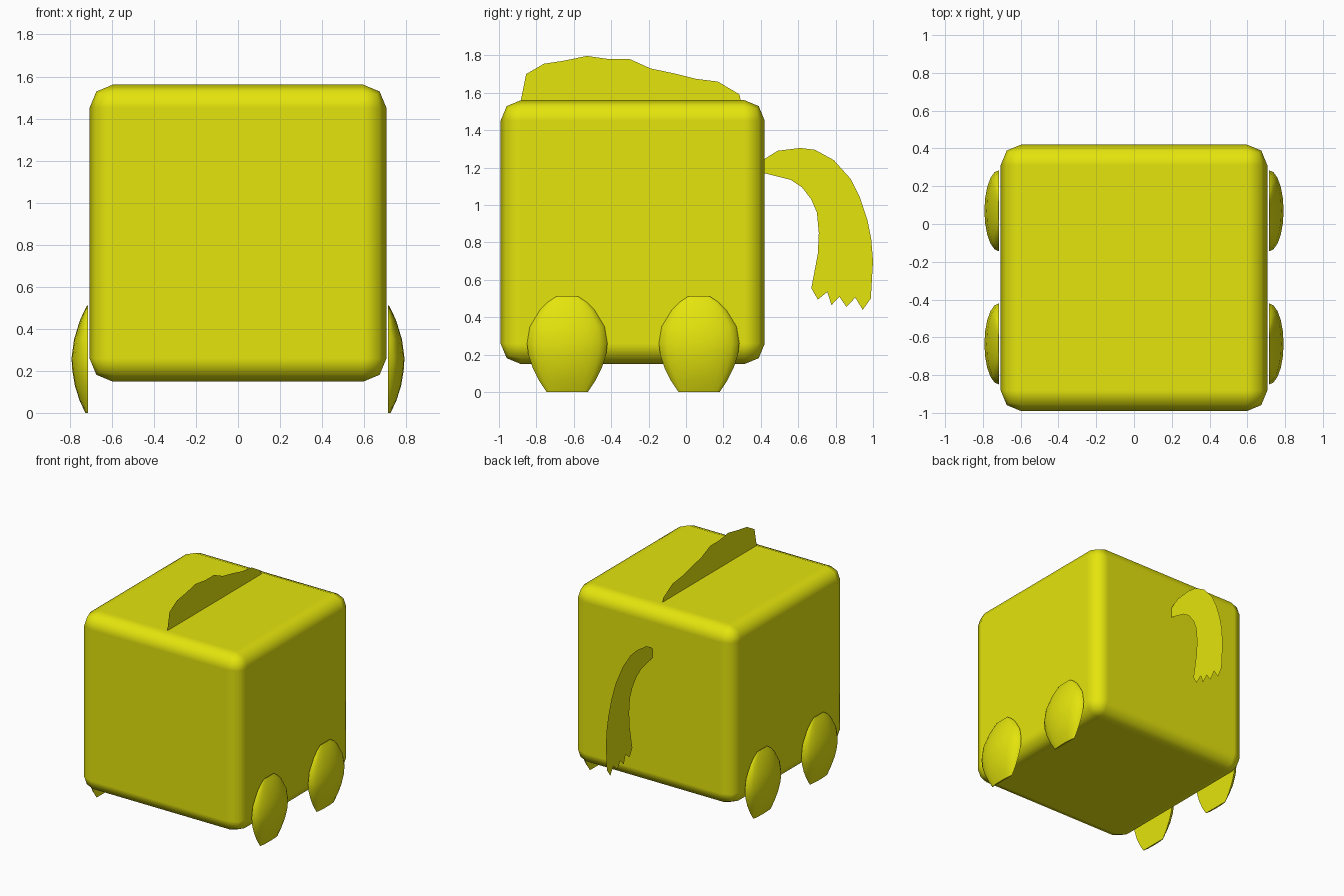
import bpy, bmesh, math
from mathutils import Matrix

if "Cube" in bpy.data.objects:
    bpy.data.objects.remove(bpy.data.objects["Cube"])

yellow = bpy.data.materials.new("yellow")
yellow.diffuse_color = (0.78, 0.78, 0.004, 1)
yellow.use_nodes = True
yellow.node_tree.nodes["Principled BSDF"].inputs["Base Color"].default_value = yellow.diffuse_color


def make_object(name, bm, smooth=False):
    mesh = bpy.data.meshes.new(name)
    bm.to_mesh(mesh)
    bm.free()
    mesh.materials.append(yellow)
    for p in mesh.polygons:
        p.use_smooth = smooth
    ob = bpy.data.objects.new(name, mesh)
    bpy.context.collection.objects.link(ob)
    return ob


def flat_sheet(name, outline):
    """Paper-thin shape in the x = 0 plane from (y, z) points."""
    bm = bmesh.new()
    face = bm.faces.new([bm.verts.new((0, y, z)) for y, z in outline])
    face.normal_update()
    if face.normal.x < 0:
        face.normal_flip()
    bmesh.ops.triangulate(bm, faces=[face])
    return make_object(name, bm)


# Rounded cube body
bm = bmesh.new()
bmesh.ops.create_cube(bm, size=1.412, matrix=Matrix.Translation((0, -0.285, 0.855)))
body = make_object("body", bm, smooth=True)
bevel = body.modifiers.new("rounded_edges", 'BEVEL')
bevel.width = 0.11
bevel.segments = 2
bevel.harden_normals = True

# Eyes: thin discs on the front
for side, label in ((-1, "left"), (1, "right")):
    bm = bmesh.new()
    bmesh.ops.create_circle(
        bm, cap_ends=True, segments=32, radius=0.102,
        matrix=Matrix.Translation((side * 0.238, -0.993, 1.027))
        @ Matrix.Rotation(math.pi / 2, 4, 'X'))
    make_object(label + "_eye", bm)

# Feet: bulging pads against the sides, rows of (height, half width, bulge)
ROWS = [(0.0, 0.11, 0.012), (0.06, 0.15, 0.04), (0.13, 0.185, 0.062),
        (0.20, 0.208, 0.074), (0.26, 0.215, 0.078), (0.35, 0.20, 0.066),
        (0.44, 0.145, 0.038), (0.48, 0.105, 0.02), (0.51, 0.06, 0.004)]
STEPS = 10
for side, label in ((-1, "left"), (1, "right")):
    for y0, end in ((-0.635, "front"), (0.07, "back")):
        bm = bmesh.new()
        grid = []
        for z, w, d in ROWS:
            angles = [math.pi * i / STEPS for i in range(STEPS + 1)]
            grid.append([bm.verts.new((side * (0.714 + d * math.sin(a)),
                                       y0 - w * math.cos(a), z)) for a in angles])
        for low, high in zip(grid, grid[1:]):
            for i in range(STEPS):
                bm.faces.new((low[i], low[i + 1], high[i + 1], high[i]))
            # inner side against the body
            bm.faces.new((low[0], high[0], high[-1], low[-1]))
        bm.faces.new(grid[0])
        bm.faces.new(grid[-1])
        bmesh.ops.recalc_face_normals(bm, faces=bm.faces)
        foot = make_object(f"{end}_{label}_foot", bm)
        bpy.context.view_layer.objects.active = foot
        foot.select_set(True)
        bpy.ops.object.shade_smooth_by_angle(angle=math.radians(40))
        foot.select_set(False)

# Mane: flat crest on top
flat_sheet("mane", [
    (-0.885, 1.55), (-0.855, 1.70), (-0.76, 1.755), (-0.65, 1.772),
    (-0.53, 1.797), (-0.41, 1.78), (-0.30, 1.78), (-0.19, 1.73),
    (-0.06, 1.703), (0.05, 1.675), (0.17, 1.66), (0.285, 1.592), (0.295, 1.55)])

# Tail: flat curved strip with a ragged tip
flat_sheet("tail", [
    (0.41, 1.24), (0.49, 1.29), (0.61, 1.305), (0.69, 1.295), (0.79, 1.24),
    (0.88, 1.14), (0.93, 1.04), (0.97, 0.92), (0.99, 0.82), (1.0, 0.70),
    (0.988, 0.50), (0.945, 0.44), (0.905, 0.505), (0.858, 0.455), (0.82, 0.51),
    (0.778, 0.465), (0.755, 0.535), (0.705, 0.495), (0.67, 0.555), (0.705, 0.74),
    (0.71, 0.85), (0.70, 0.96), (0.67, 1.03), (0.62, 1.095), (0.56, 1.135),
    (0.41, 1.172)])
